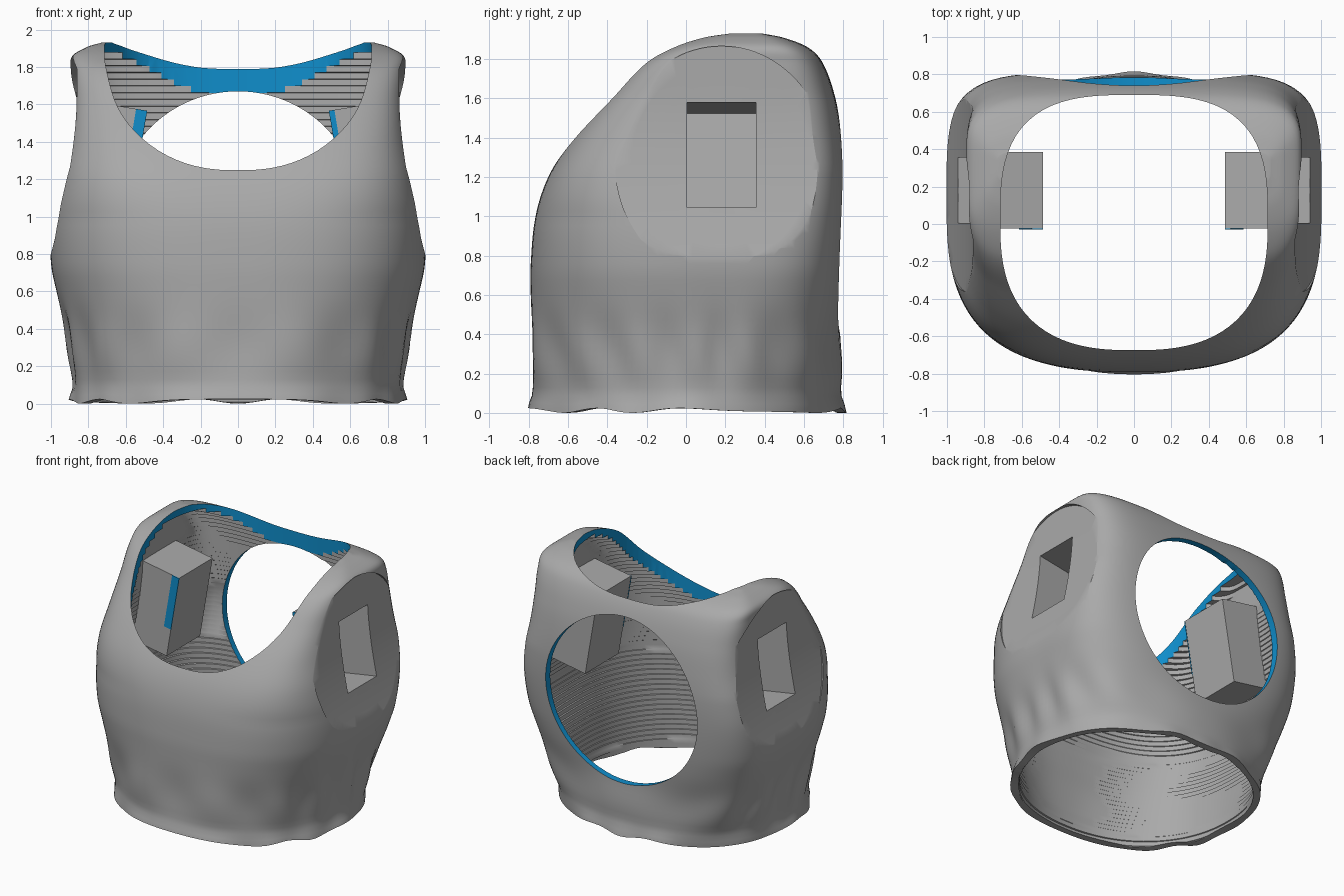
import bpy, bmesh, math
from mathutils import Matrix, Vector

cube = bpy.data.objects.get("Cube")
if cube:
    bpy.data.objects.remove(cube, do_unlink=True)


def material(name, color):
    m = bpy.data.materials.new(name)
    m.use_nodes = True
    m.diffuse_color = color
    for n in m.node_tree.nodes:
        if n.type == 'BSDF_PRINCIPLED':
            n.inputs["Base Color"].default_value = color
    return m


GREY = material("fabric grey", (0.40, 0.40, 0.40, 1))
BLUE = material("cut edge blue", (0.005, 0.27, 0.60, 1))

# Body profile rows: height, half width, front y, back y
PROFILE = [
    (0.00, 0.90, -0.81, 0.81), (0.05, 0.89, -0.80, 0.80),
    (0.10, 0.88, -0.785, 0.785), (0.20, 0.89, -0.785, 0.785),
    (0.40, 0.92, -0.785, 0.775), (0.60, 0.97, -0.79, 0.79),
    (0.75, 1.00, -0.79, 0.80), (1.00, 1.00, -0.765, 0.81),
    (1.20, 0.965, -0.70, 0.81), (1.40, 0.918, -0.575, 0.795),
    (1.60, 0.895, -0.405, 0.76), (1.78, 0.895, -0.23, 0.695),
    (1.86, 0.885, -0.08, 0.62), (1.91, 0.80, 0.07, 0.50),
    (1.93, 0.73, 0.20, 0.40)]
TOP = PROFILE[-1][0]
TILT = math.atan(0.17)             # lean of the pockets


def socket_x(z):
    """Shallow dish of the arm sockets."""
    return 0.862 + 0.19 * max(0, 1.62 - z) ** 1.6


def profile(z):
    """Smooth interpolation of the profile rows."""
    z = min(max(z, 0), TOP)
    last = len(PROFILE) - 1
    i = max(k for k in range(last) if PROFILE[k][0] <= z)
    a, b = PROFILE[i], PROFILE[i + 1]
    p, q = PROFILE[max(i - 1, 0)], PROFILE[min(i + 2, last)]
    h = b[0] - a[0]
    t = (z - a[0]) / h
    out = []
    for k in (1, 2, 3):
        ma = (b[k] - p[k]) / (b[0] - p[0]) * h
        mb = (q[k] - a[k]) / (q[0] - a[0]) * h
        out.append((2*t**3 - 3*t**2 + 1) * a[k] + (t**3 - 2*t**2 + t) * ma
                   + (3*t**2 - 2*t**3) * b[k] + (t**3 - t**2) * mb)
    return out


def oval(w, front, back, mid, n_front, n_back, count):
    """Rounded-square outline as (angle, x, y)."""
    pts = []
    for k in range(count):
        th = 2 * math.pi * k / count
        c, s = math.cos(th), math.sin(th)
        n = n_back if s > 0 else n_front
        r = (abs(c)**n + abs(s)**n) ** (-1 / n)
        pts.append((th, w * r * c, mid + r * s * ((back - mid) if s > 0 else (mid - front))))
    return pts


def body_oval(z, w, front, back, count):
    """Round at the hem, squarer towards the shoulders."""
    return oval(w, front, back, 0.02 + 0.15 * z, 2.05 + z + 2 * max(0, z - 1),
                min(2.1 + 2.5 * z, 5.2), count)


def loft(name, rings, mat=0, fan=False):
    """Closed solid through rings of points."""
    bm = bmesh.new()
    vs = [[bm.verts.new(p) for p in ring] for ring in rings]
    n = len(vs[0])
    for a, b in zip(vs, vs[1:]):
        for k in range(n):
            bm.faces.new((a[k], a[(k + 1) % n], b[(k + 1) % n], b[k]))
    for ring in (vs[0], vs[-1]):
        if fan:
            mid = bm.verts.new(sum((v.co for v in ring), Vector()) / n)
            for k in range(n):
                bm.faces.new((ring[k], ring[(k + 1) % n], mid))
        else:
            bm.faces.new(ring)
    bmesh.ops.recalc_face_normals(bm, faces=bm.faces[:])
    for f in bm.faces:
        f.material_index = mat
    me = bpy.data.meshes.new(name)
    bm.to_mesh(me)
    bm.free()
    me.materials.append(GREY)
    me.materials.append(BLUE)
    ob = bpy.data.objects.new(name, me)
    bpy.context.collection.objects.link(ob)
    return ob


def box(name, frame, xs, ys, zs, mat=0):
    rings = [[frame @ Vector((x, y, z)) for x, y in
              ((xs[0], ys[0]), (xs[1], ys[0]), (xs[1], ys[1]), (xs[0], ys[1]))] for z in zs]
    return loft(name, rings, mat)


def cut(target, cutters):
    """Subtract the cutters, then discard them."""
    for c in cutters:
        c.hide_render = True
        mod = target.modifiers.new("cut", 'BOOLEAN')
        mod.operation, mod.solver, mod.object = 'DIFFERENCE', 'EXACT', c
    dg = bpy.context.evaluated_depsgraph_get()
    me = bpy.data.meshes.new_from_object(target.evaluated_get(dg))
    target.modifiers.clear()
    target.data = me
    for c in cutters:
        bpy.data.objects.remove(c, do_unlink=True)


# Outer body with slanted folds low down and a wavy hem
def body_ring(z):
    folds = 0.016 * math.exp(-((z - 0.3) / 0.17) ** 2)
    hem = 0.007 * math.exp(-(z / 0.06) ** 2)
    ring = []
    for th, x, y in body_oval(z, *profile(z), 144):
        k = 1 + folds * math.sin(13 * th + 3 * math.sin(2 * th) + 6 * z * math.cos(th))
        k += hem * math.sin(13 * th + 2 * math.cos(3 * th))
        lift = max(0, 1 - z / 0.08) * 0.012 * (1 + math.sin(7 * th + 2 * math.cos(3 * th)))
        ring.append((x * k, y * k, z + lift))
    return ring


levels = [TOP * math.sin(math.pi / 2 * k / 70) for k in range(71)]
body = loft("torso_shell", [body_ring(z) for z in levels], fan=True)


# Stepped hollow interior
def inner_ring(z, height):
    zz = min(max(z + 0.05, 0), TOP)
    w, f, b = profile(zz)
    w = min(w - 0.05, socket_x(z) - 0.06)
    return [(x, y, height) for th, x, y in body_oval(zz, w, f + 0.045, b - 0.045, 96)]


STEP = 0.036
inner = []
for k in range(55):
    z = -0.1 + k * STEP
    inner += [inner_ring(z, z), inner_ring(z, z + STEP - 0.003)]
cutters = [loft("hollow", inner)]

# Neck opening and round back opening
cutters.append(loft("neck_cut", [[(x, y, z) for th, x, y in
               oval(0.715, -0.675, 0.69, 0.01, 2.6, 3, 96)] for z in (1.1, 2.3)], 1))
cutters.append(loft("back_cut", [[(x, y, z) for th, x, z in
               oval(0.65, 0.40, 1.67, 1.035, 2, 2, 96)] for y in (0.45, 1.3)], 1))

# Dished arm sockets with rectangular pockets
rim = oval(0.54, -0.595, 0.595, 0, 2, 2, 96)
for s, side, strip in ((1, "left", 0.03), (-1, "right", 0.06)):
    dish = [[(s * 1.4, 0.18 + y, 1.27 + z) for th, y, z in rim]]
    for k in (1, 0.85, 0.7, 0.55, 0.4, 0.2, 0.05):
        dish.append([(s * socket_x(1.27 + z * k), 0.18 + y * k, 1.27 + z * k) for th, y, z in rim])
    cutters.append(loft("socket_cut", dish))
    frame = (Matrix.Translation((s * socket_x(1.31), 0.18, 1.31))
             @ Matrix.Rotation(-s * TILT, 4, 'Y'))
    pocket = (frame, (-0.325 * s, 0.2 * s), (-0.175, 0.175), (-0.27, 0.27))
    cutters.append(box("pocket_cut", *pocket))
    housing = box(side + "_pocket_housing", frame, (-0.355 * s, -0.03 * s),
                  (-0.205, 0.205), (-0.32, 0.32))
    cut(housing, [box("housing_cut", *pocket)])
    box(side + "_housing_edge_strip", frame, (-0.357 * s, (strip - 0.357) * s),
        (-0.209, -0.203), (-0.1, 0.32), 1)

cut(body, cutters)

# Smooth the cloth, keep the cut edges sharp
bpy.ops.object.select_all(action='DESELECT')
body.select_set(True)
bpy.context.view_layer.objects.active = body
bpy.ops.object.shade_smooth_by_angle(angle=math.radians(32))
